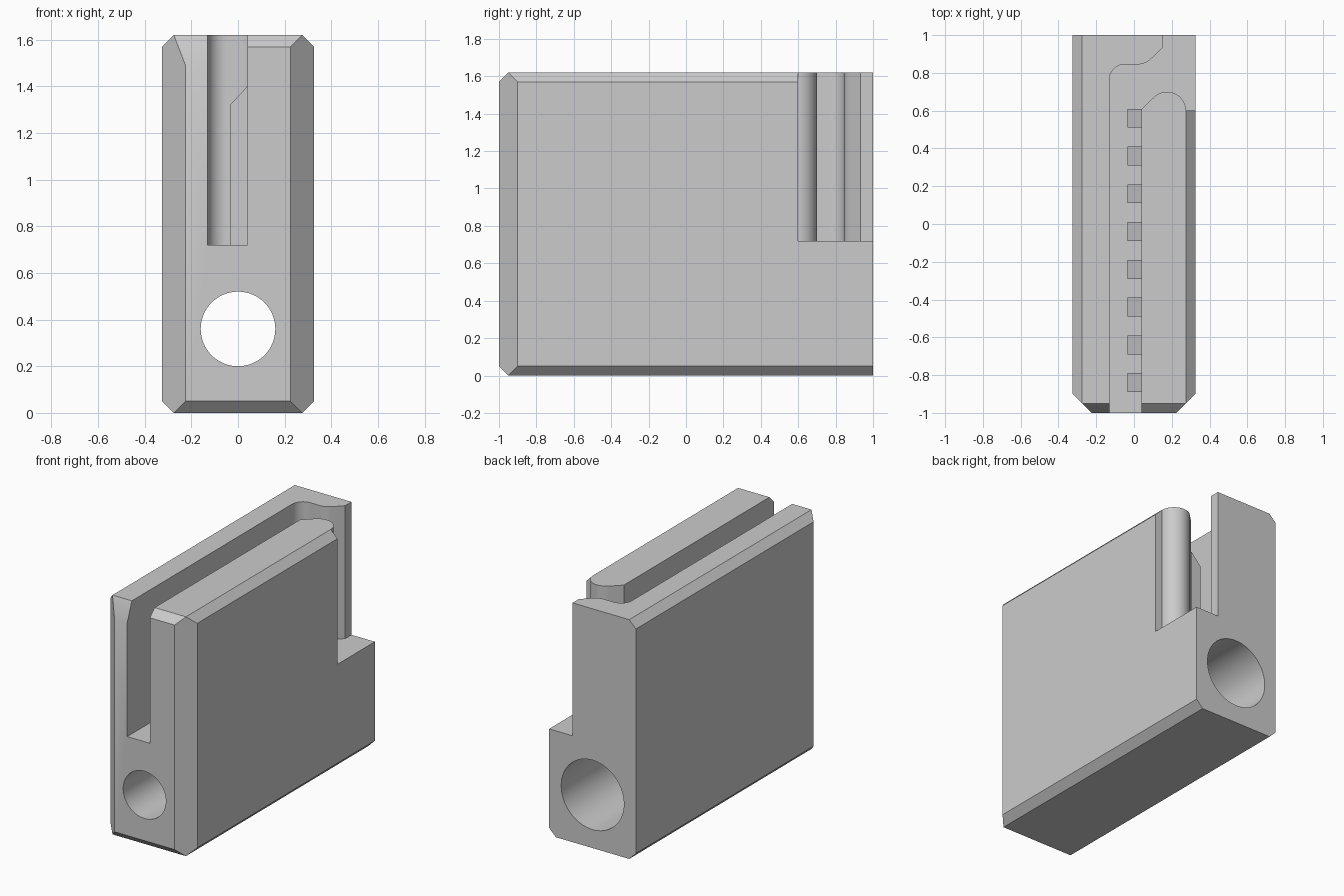
import bpy
import bmesh
from math import sin, cos, radians
from mathutils import Vector

if "Cube" in bpy.data.objects:
    bpy.data.objects.remove(bpy.data.objects["Cube"])

W, L, H = 0.325, 1.0, 1.62      # half width, half length, height
BEVEL = 0.05                    # small edge chamfer
FLOOR = 0.72                    # slot floor height

grey = bpy.data.materials.new("plain grey")
grey.use_nodes = True
grey.diffuse_color = (0.6, 0.6, 0.6, 1)
grey.node_tree.nodes["Principled BSDF"].inputs["Base Color"].default_value = (0.6, 0.6, 0.6, 1)


def prism(bm, points, lo, hi, place):
    """Extrude a 2D outline from lo to hi; place maps (a, b, t) to 3D."""
    face = bm.faces.new([bm.verts.new(place(a, b, lo)) for a, b in points])
    extruded = bmesh.ops.extrude_face_region(bm, geom=[face])["geom"]
    shift = Vector(place(0, 0, hi)) - Vector(place(0, 0, lo))
    bmesh.ops.translate(bm, vec=shift,
                        verts=[v for v in extruded if isinstance(v, bmesh.types.BMVert)])


def along_x(a, b, t):
    return (t, a, b)


def along_y(a, b, t):
    return (a, t, b)


def along_z(a, b, t):
    return (a, b, t)


def finish(bm, name):
    bmesh.ops.recalc_face_normals(bm, faces=bm.faces[:])
    mesh = bpy.data.meshes.new(name)
    bm.to_mesh(mesh)
    bm.free()
    mesh.materials.append(grey)
    obj = bpy.data.objects.new(name, mesh)
    bpy.context.collection.objects.link(obj)
    return obj


def arc(cx, cy, r, start, end, steps=12):
    angles = [radians(start + (end - start) * i / steps) for i in range(steps + 1)]
    return [(cx + r * cos(a), cy + r * sin(a)) for a in angles]


def cut(target, name, points, lo, hi, place):
    bm = bmesh.new()
    prism(bm, points, lo, hi, place)
    cutter = finish(bm, name)
    cutter.hide_render = True
    mod = target.modifiers.new(name, "BOOLEAN")
    mod.operation, mod.solver, mod.object = "DIFFERENCE", "EXACT", cutter
    bpy.context.view_layer.objects.active = target
    bpy.ops.object.modifier_apply(modifier=mod.name)
    bpy.data.objects.remove(cutter)


# Block with wide chamfers on the front uprights
bm = bmesh.new()
outline = [(-W, L), (-W, -0.9), (-0.225, -L), (0.225, -L), (W, -0.9), (W, L)]
prism(bm, outline, 0, H, along_z)
bmesh.ops.recalc_face_normals(bm, faces=bm.faces[:])

# Small chamfers round the top and bottom, leaving the back square
for z, up in ((0, -1), (H, 1)):
    for point, normal in (((W - BEVEL, 0, z), (1, 0, up)),
                          ((BEVEL - W, 0, z), (-1, 0, up)),
                          ((0, BEVEL - L, z), (0, -1, up))):
        result = bmesh.ops.bisect_plane(
            bm, geom=bm.verts[:] + bm.edges[:] + bm.faces[:], dist=1e-5,
            plane_co=point, plane_no=normal, clear_outer=True)
        bmesh.ops.holes_fill(bm, edges=[e for e in bm.edges if e.is_boundary], sides=0)
bmesh.ops.remove_doubles(bm, verts=bm.verts[:], dist=1e-5)
body = finish(bm, "slotted_block")

# Slot running back, then swerving out through the side
slot = [(-0.13, -1.2)]
slot += arc(-0.05, 0.765, 0.08, 180, 90)
slot += arc(0.02, 0.945, 0.1, -90, -45)
slot += [(0.15, 0.933), (0.15, 1.2), (0.5, 1.2), (0.5, 0.6)]
slot += arc(0.175, 0.6, 0.1, 0, 135, 18)
slot += [(0.04, 0.607), (0.04, -1.2)]
cut(body, "slot_cutter", slot, FLOOR, 2, along_z)

# Steeper slope on the front tip of the thin wall
tip = [(-0.93, 1.672), (-1.02, 1.438), (-1.1, 1.438), (-1.1, 1.672)]
cut(body, "tip_cutter", tip, -0.5, -0.05, along_x)

# Lengthwise bore, wider from the back
cut(body, "front_bore_cutter", arc(0, 0.36, 0.16, 0, 354.375, 63), -1.2, 0.1, along_y)
cut(body, "rear_bore_cutter", arc(0, 0.36, 0.235, 0, 354.375, 63), -0.1, 1.2, along_y)

# Row of ribs with sloping tops inside the slot
bm = bmesh.new()
rib = [(-0.035, FLOOR), (0.04, FLOOR), (0.04, 1.4), (-0.035, 1.32)]
for i in range(8):
    y = 0.56 - 0.2 * i
    prism(bm, rib, y - 0.05, y + 0.05, along_y)
ribs = finish(bm, "slot_ribs")

# Smooth the curves, keep the corners sharp
bpy.ops.object.select_all(action="DESELECT")
body.select_set(True)
bpy.context.view_layer.objects.active = body
bpy.ops.object.shade_smooth_by_angle(angle=radians(25))
